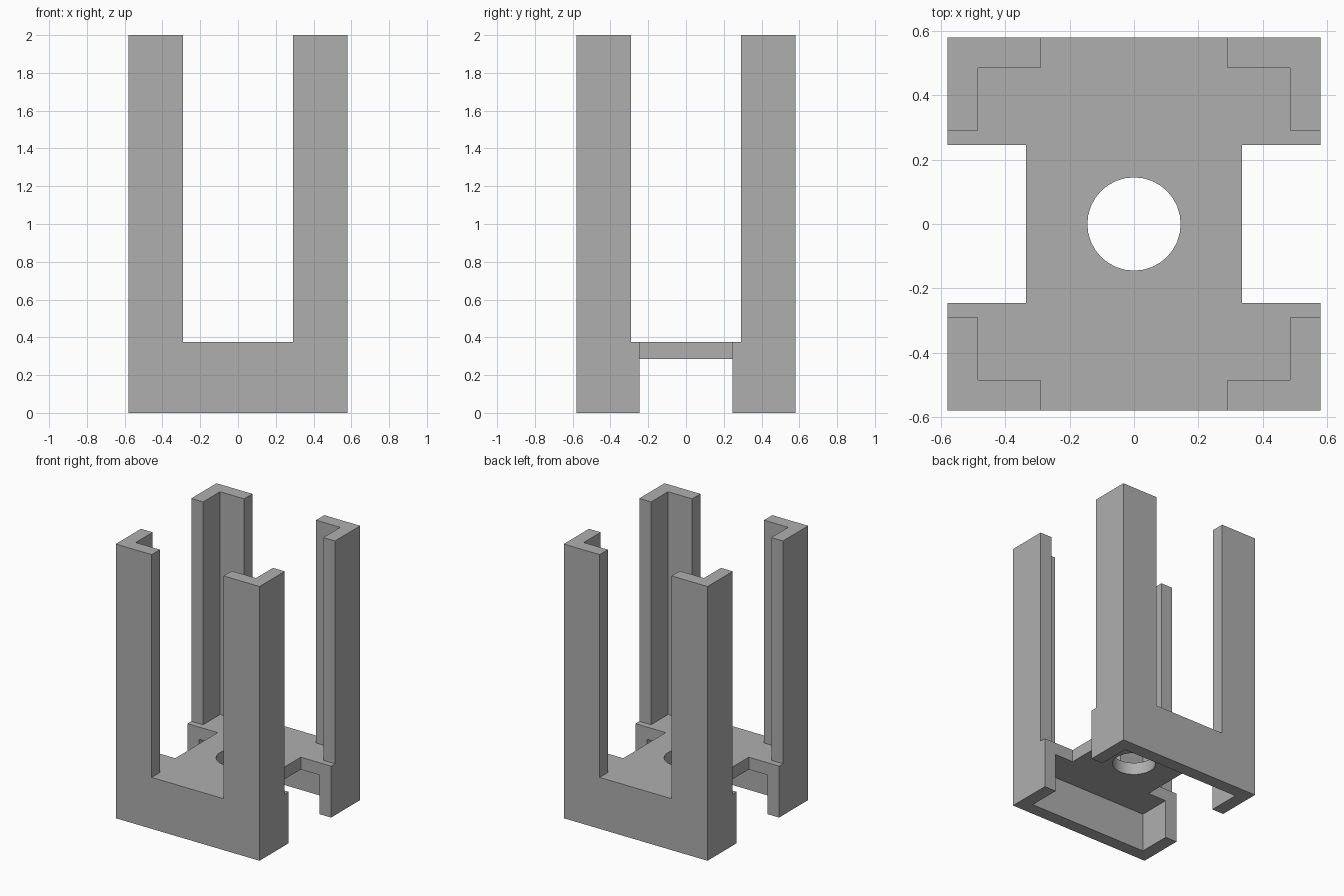
import bpy
import math

if "Cube" in bpy.data.objects:
    bpy.data.objects.remove(bpy.data.objects["Cube"], do_unlink=True)

HALF, WALL, HEIGHT = 0.58, 0.095, 2.0
FLOOR_LOW, FLOOR_TOP = 0.285, 0.375
POST_EDGE = 0.29                 # inner edge of each corner post
NOTCH_X, NOTCH_Y = 0.335, 0.245  # side notches in the floor
HOLE_RADIUS = 0.145
INNER = HALF - WALL


def box(name, low, high):
    """Axis-aligned box between two corners."""
    mid = [(a + b) / 2 for a, b in zip(low, high)]
    bpy.ops.mesh.primitive_cube_add(size=1, location=mid)
    obj = bpy.context.object
    obj.name = name
    obj.scale = [b - a for a, b in zip(low, high)]
    bpy.ops.object.transform_apply(location=True, rotation=False, scale=True)
    return obj


def centred_box(name, half_x, half_y, z0, z1):
    return box(name, (-half_x, -half_y, z0), (half_x, half_y, z1))


def carve(target, cutter):
    """Subtract the cutter from the target, then discard the cutter."""
    cutter.hide_render = True
    mod = target.modifiers.new("carve", "BOOLEAN")
    mod.operation = "DIFFERENCE"
    mod.solver = "EXACT"
    mod.object = cutter
    bpy.ops.object.select_all(action="DESELECT")
    target.select_set(True)
    bpy.context.view_layer.objects.active = target
    bpy.ops.object.modifier_apply(modifier=mod.name)
    bpy.data.objects.remove(cutter, do_unlink=True)


# Solid block that becomes the four-post holder
frame = centred_box("four_post_frame", HALF, HALF, 0, HEIGHT)

# Space between the posts, and the openings on all four sides
top = HEIGHT + 0.2
carve(frame, centred_box("interior", INNER, INNER, FLOOR_TOP, top))
carve(frame, centred_box("front_back_opening", POST_EDGE, 1, FLOOR_TOP, top))
carve(frame, centred_box("side_opening", 1, POST_EDGE, FLOOR_TOP, top))

# Hollow underside inside the skirt
carve(frame, centred_box("underside", INNER, INNER, -0.2, FLOOR_LOW))

# Notches through the skirt and floor on the left and right
for side in (-1, 1):
    xs = sorted((side * NOTCH_X, side))
    carve(frame, box("notch", (xs[0], -NOTCH_Y, -0.2), (xs[1], NOTCH_Y, FLOOR_TOP)))

# Round hole through the floor
bpy.ops.mesh.primitive_cylinder_add(vertices=32, radius=HOLE_RADIUS, depth=0.4,
                                    location=(0, 0, FLOOR_LOW))
carve(frame, bpy.context.object)

# Plain grey finish
grey = bpy.data.materials.new("plain_grey")
grey.use_nodes = True
colour = (0.43, 0.43, 0.43, 1)
grey.diffuse_color = colour
grey.node_tree.nodes["Principled BSDF"].inputs["Base Color"].default_value = colour
frame.data.materials.clear()
frame.data.materials.append(grey)

frame.select_set(True)
bpy.context.view_layer.objects.active = frame
bpy.ops.object.shade_smooth_by_angle(angle=math.radians(30))
